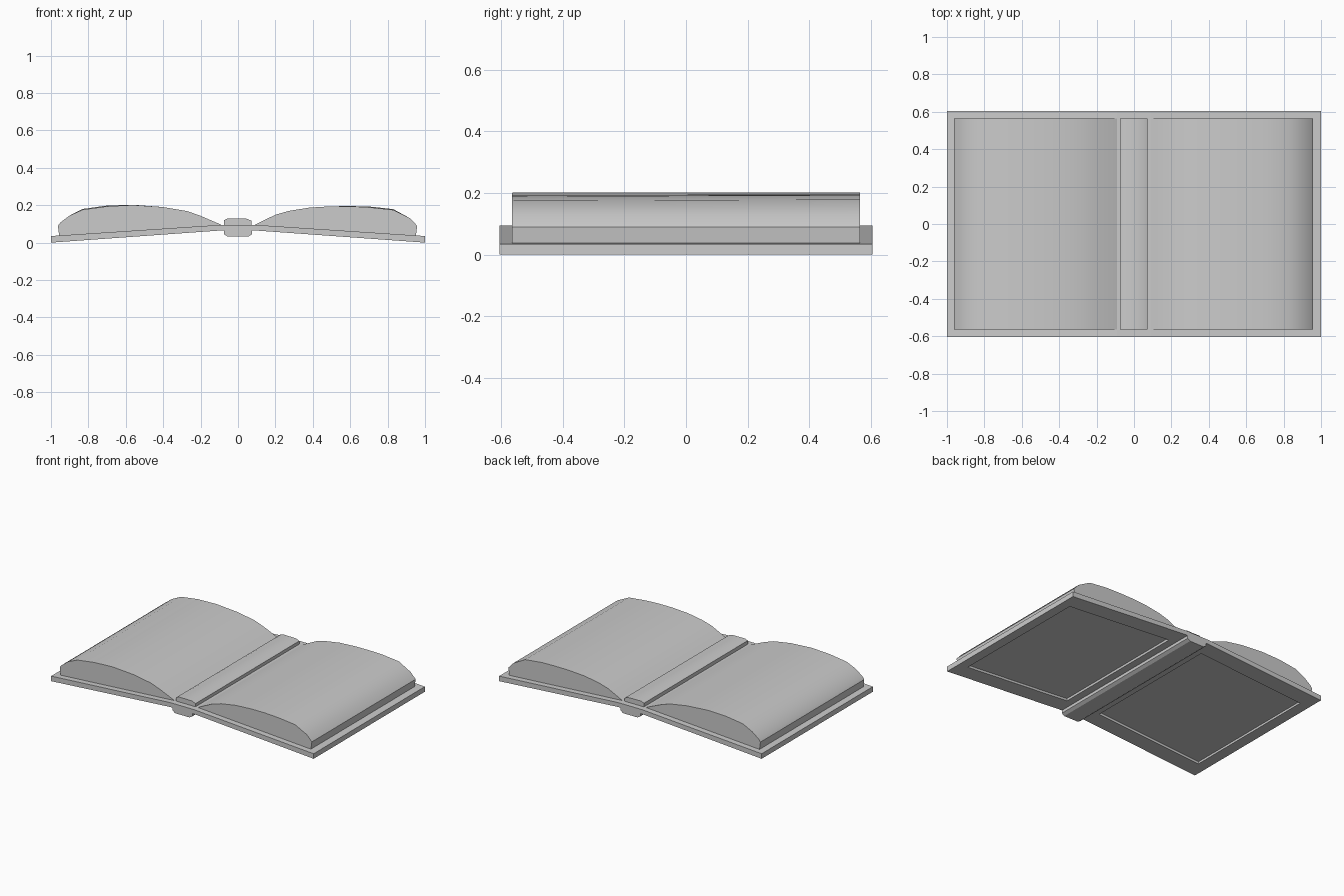
import bpy, bmesh, math

cube = bpy.data.objects.get("Cube")
if cube:
    bpy.data.objects.remove(cube)

grey = bpy.data.materials.new("plain_grey")
grey.use_nodes = True
colour = (0.6, 0.6, 0.6, 1)
grey.diffuse_color = colour
grey.node_tree.nodes["Principled BSDF"].inputs["Base Color"].default_value = colour

COVER_Y, PAGE_Y = 0.605, 0.565


def prism(profile, half_depth):
    """Extrude an x-z profile along y and return its bmesh and front and back rings."""
    bm = bmesh.new()
    front = [bm.verts.new((x, -half_depth, z)) for x, z in profile]
    back = [bm.verts.new((x, half_depth, z)) for x, z in profile]
    bm.faces.new(front)
    bm.faces.new(back[::-1])
    n = len(profile)
    for i in range(n):
        j = (i + 1) % n
        bm.faces.new((front[j], front[i], back[i], back[j]))
    bmesh.ops.recalc_face_normals(bm, faces=bm.faces)
    return bm, front, back


def finish(bm, name):
    bmesh.ops.recalc_face_normals(bm, faces=bm.faces)
    mesh = bpy.data.meshes.new(name)
    bm.to_mesh(mesh)
    bm.free()
    mesh.materials.append(grey)
    obj = bpy.data.objects.new(name, mesh)
    bpy.context.collection.objects.link(obj)
    bpy.ops.object.select_all(action="DESELECT")
    obj.select_set(True)
    bpy.context.view_layer.objects.active = obj
    bpy.ops.object.shade_smooth_by_angle(angle=math.radians(30))


# Sloping cover boards, each with a shallow recessed panel underneath
def board_bottom(x):
    return 0.065 * (1 - abs(x)) / 0.91


def cover(name, side):
    bm, _, _ = prism([(side * x, z) for x, z in
                      [(0.09, 0.065), (1, 0), (1, 0.035), (0.09, 0.095)]], COVER_Y)
    base = min(bm.faces, key=lambda f: f.normal.z)
    bmesh.ops.inset_individual(bm, faces=[base], thickness=0.03)
    for v in base.verts:
        x = 0.93 if abs(v.co.x) > 0.5 else 0.13
        v.co = (side * x, math.copysign(0.49, v.co.y), board_bottom(x))
    bm.normal_update()
    bmesh.ops.inset_individual(bm, faces=[base], thickness=0.001, depth=-0.015)
    finish(bm, name)


cover("left_cover", 1)
cover("right_cover", -1)

# Hinge strip joining the boards, with the rounded spine below it
bm, _, _ = prism([(-0.09, 0.065), (0.09, 0.065), (0.09, 0.095), (-0.09, 0.095)], COVER_Y)
finish(bm, "hinge_strip")
bm, _, _ = prism([(-0.075, 0.07), (-0.075, 0.045), (-0.055, 0.032),
                  (0.055, 0.032), (0.075, 0.045), (0.075, 0.07)], COVER_Y)
finish(bm, "spine")

# Raised binding between the two page blocks
bm, _, _ = prism([(-0.075, 0.09), (0.072, 0.09), (0.072, 0.117), (0.045, 0.128),
                  (-0.055, 0.129), (-0.075, 0.12)], PAGE_Y)
finish(bm, "binding")

# Arched page blocks; the top leaf lifts slightly towards the back
PAGES = {
    "right_pages": [(-0.08, 0.09), (-0.955, 0.03), (-0.963, 0.09), (-0.95, 0.107),
                    (-0.9, 0.145), (-0.83, 0.176), (-0.7, 0.194), (-0.56, 0.201),
                    (-0.4, 0.19), (-0.27, 0.168), (-0.2, 0.143), (-0.1, 0.1)],
    "left_pages": [(0.08, 0.09), (0.95, 0.03), (0.958, 0.09), (0.92, 0.13),
                   (0.83, 0.175), (0.7, 0.189), (0.6, 0.194), (0.5, 0.194),
                   (0.38, 0.187), (0.27, 0.169), (0.2, 0.149), (0.13, 0.115)],
}
for name, profile in PAGES.items():
    bm, _, back = prism(profile, PAGE_Y)
    for v in back:
        if abs(v.co.x) > 0.55 and v.co.z > 0.17:
            v.co.z += 0.004 if abs(v.co.x) > 0.65 else 0.001
    finish(bm, name)
